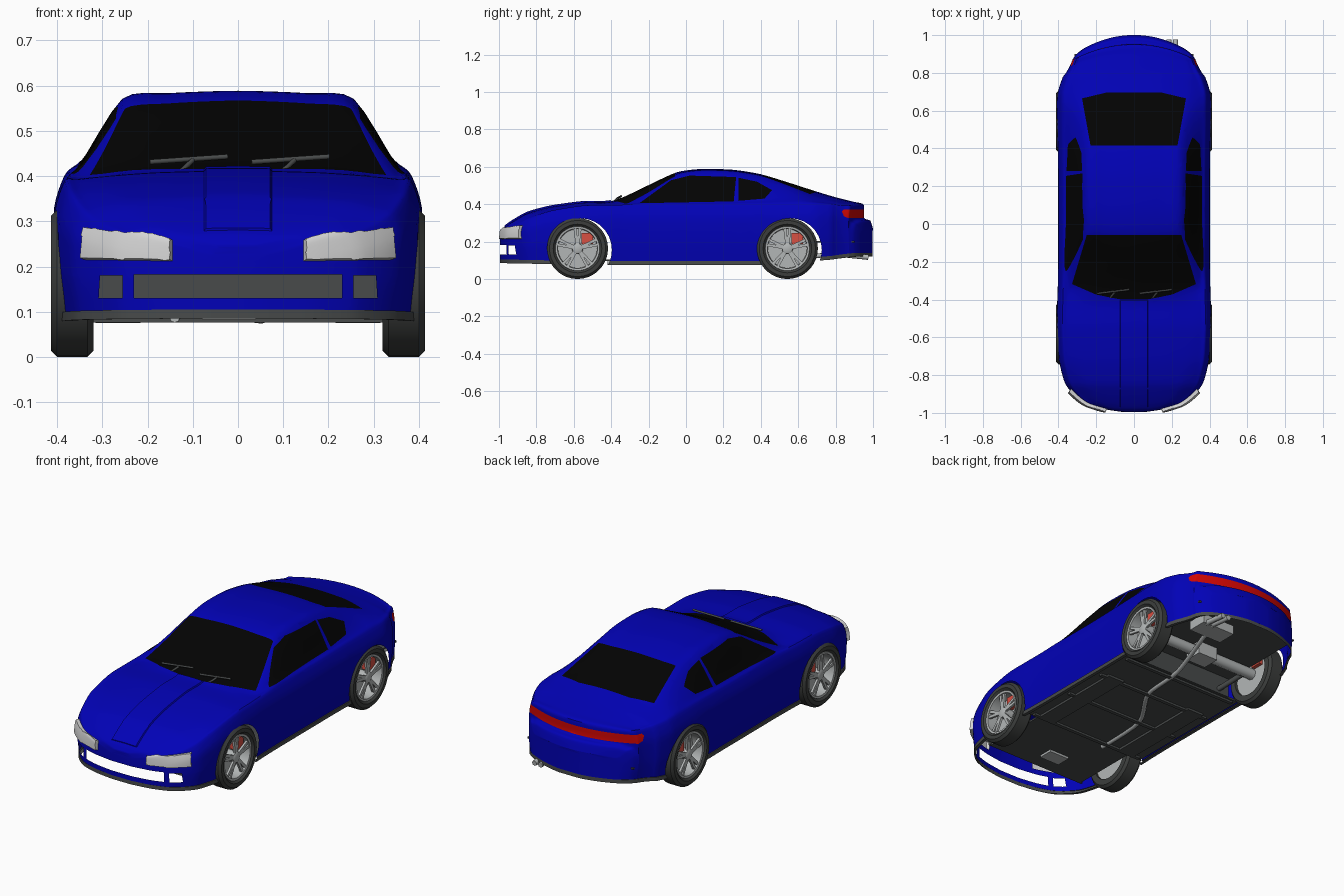
import bpy, bmesh, math
from mathutils import Vector, Matrix

if "Cube" in bpy.data.objects:
    bpy.data.objects.remove(bpy.data.objects["Cube"])


def material(name, r, g, b):
    m = bpy.data.materials.new(name)
    m.use_nodes = True
    m.diffuse_color = (r, g, b, 1)
    m.node_tree.nodes["Principled BSDF"].inputs["Base Color"].default_value = (r, g, b, 1)
    return m


BLUE = material("blue paint", .0005, .0005, .47)
GLASS = material("black glass", .001, .001, .001)
TRIM = material("dark grey trim", .065, .07, .07)
TYRE = material("tyre rubber", .045, .048, .046)
LAMP = material("clear lamp", .66, .66, .66)
RED = material("red lamp", .65, .002, .001)
SILVER = material("silver metal", .45, .47, .47)
CALIPER = material("caliper red", .68, .08, .055)


def add(name, bm, *mats, angle=35):
    mesh = bpy.data.meshes.new(name)
    bm.to_mesh(mesh)
    bm.free()
    obj = bpy.data.objects.new(name, mesh)
    bpy.context.collection.objects.link(obj)
    for m in mats:
        mesh.materials.append(m)
    bpy.ops.object.select_all(action='DESELECT')
    obj.select_set(True)
    bpy.context.view_layer.objects.active = obj
    bpy.ops.object.shade_smooth_by_angle(angle=math.radians(angle))
    return obj


def box(name, loc, size, mat):
    bm = bmesh.new()
    bmesh.ops.create_cube(bm, size=1, matrix=Matrix.Translation(loc) @ Matrix.Diagonal((*size, 1)))
    return add(name, bm, mat)


def tube(name, points, radius, mat):
    curve = bpy.data.curves.new(name, 'CURVE')
    curve.dimensions = '3D'
    curve.bevel_depth = radius
    curve.bevel_resolution = 2
    curve.use_fill_caps = True
    spline = curve.splines.new('POLY')
    spline.points.add(len(points) - 1)
    for p, co in zip(spline.points, points):
        p.co = (*co, 1)
    curve.materials.append(mat)
    bpy.context.collection.objects.link(bpy.data.objects.new(name, curve))


def smooth(points, n, k=.38):
    """Smooth curve through points of any dimension."""
    P = [Vector(p) for p in points]
    P = [P[0]] + P + [P[-1]]
    out = []
    for a, b, c, d in zip(P, P[1:], P[2:], P[3:]):
        m0, m1 = (c - a) * k, (d - b) * k
        for i in range(n):
            t = i / n
            s = t * t * (3 - 2 * t)
            out.append(b * (1 - s) + c * s + m0 * (t * (1 - t) ** 2) - m1 * (t * t * (1 - t)))
    return out + [P[-1]]


def section(st):
    """Full cross-section, right sill over the roof to left sill, bowed in plan at the tail."""
    y, w, zs, wr, zr, zt = st
    zb = .095 + .045 * max(0, (y - .4) / .6) + .02 * max(0, -y - .5)
    half = [(.97 * w, zb), (w, zb + .35 * (zs - zb)), (w, zb + .76 * (zs - zb)), (.945 * w, zs),
            (.88 * w, zs + min(.025, .35 * (zr - zs))), (wr, zr),
            (.6 * wr, zr + .7 * (zt - zr)), (0, zt)]
    curve = smooth(half + [(-x, z) for x, z in half[-2::-1]], 4)
    lip = [(.94 * w, zb - .02), (.985 * w, zb - .02), (.985 * w, zb)]
    ring = lip + [tuple(p) for p in curve] + [(-x, z) for x, z in lip[::-1]]
    bow = max(0, (y - .78) / .22)
    return [(x, y - bow * x * x, z) for x, z in ring]


# Body stations: y, half width, shoulder height, roof half width, roof edge height, centre height
stations = [
    (-.995, .06, .22, .04, .246, .25), (-.978, .17, .25, .12, .266, .272),
    (-.947, .26, .27, .18, .288, .296), (-.9, .32, .288, .22, .316, .326),
    (-.84, .365, .318, .25, .346, .357), (-.72, .395, .36, .28, .376, .388),
    (-.55, .405, .388, .3, .398, .411), (-.42, .405, .391, .32, .396, .413),
    (-.33, .402, .393, .325, .399, .44), (-.2, .4, .395, .297, .462, .502),
    (-.05, .4, .395, .257, .549, .57), (.08, .4, .395, .256, .57, .588),
    (.25, .4, .398, .256, .566, .584), (.4, .402, .4, .252, .543, .56),
    (.55, .406, .4, .265, .495, .515), (.69, .403, .4, .285, .443, .47),
    (.8, .368, .394, .285, .415, .437), (.9, .338, .388, .27, .398, .412),
    (.95, .325, .386, .265, .39, .397), (.953, .325, .305, .25, .322, .326),
    (.985, .305, .29, .22, .307, .312), (1, .265, .255, .18, .265, .268),
    (1, .18, .25, .12, .262, .266), (1, .06, .25, .04, .26, .264)]

body = bmesh.new()
rings = [[body.verts.new(co) for co in section(st)] for st in smooth(stations, 5)]
N = len(rings[0])


def quad(i, *verts):
    f = body.faces.new(list(dict.fromkeys(verts)))
    f.material_index = 2 if i < 3 or i > N - 5 else 0


for r, q in zip(rings, rings[1:]):
    for i in range(N - 1):
        quad(i, r[i], r[i + 1], q[i + 1], q[i])
for r in (rings[0], rings[-1]):
    for i in range(N // 2):
        quad(i, r[i], r[i + 1], r[N - 2 - i], r[N - 1 - i])
bmesh.ops.recalc_face_normals(body, faces=body.faces)
if max(body.faces, key=lambda f: f.calc_center_median().z).normal.z < 0:
    bmesh.ops.reverse_faces(body, faces=body.faces)


def carve(outline, a, b, keep, mat=None, lift=0):
    """Cut a convex outline, given on axes a and b, into the body; paint, raise or open it."""
    centre = Vector((sum(p[0] for p in outline), sum(p[1] for p in outline))) / len(outline)
    planes = []

    def chosen():
        body.normal_update()
        out = []
        for f in body.faces:
            c = f.calc_center_median()
            if keep(c, f.normal) and all((c - co).dot(no) < 0 for co, no in planes):
                out.append(f)
        return out

    for p, q in zip(outline, outline[1:] + outline[:1]):
        co, no = Vector((0, 0, 0)), Vector((0, 0, 0))
        co[a], co[b] = p
        no[a], no[b] = q[1] - p[1], p[0] - q[0]
        if no[a] * (centre[0] - p[0]) + no[b] * (centre[1] - p[1]) > 0:
            no.negate()
        faces = chosen()
        geom = faces + list({e for f in faces for e in f.edges}) + list({v for f in faces for v in f.verts})
        bmesh.ops.bisect_plane(body, geom=geom, dist=1e-5, plane_co=co, plane_no=no.normalized())
        planes.append((co, no.normalized()))
    faces = chosen()
    if mat is None:
        bmesh.ops.delete(body, geom=faces, context='FACES')
        return
    for f in faces:
        f.material_index = mat
    if lift:
        bmesh.ops.inset_region(body, faces=faces, thickness=.004, depth=lift, use_even_offset=True)


def mirrored(points):
    return points + [(-x, y) for x, y in points[::-1]]


# Windscreen, rear window and raised bonnet panel
carve(mirrored([(.25, -.058), (.328, -.318), (.2, -.374), (.08, -.398)]), 0, 1,
      lambda c, n: n.z > .2 and c.y < .1, 1)
carve(mirrored([(.23, .415), (.275, .665), (.15, .695)]), 0, 1, lambda c, n: n.z > .2 and c.y > .3, 1)
carve(mirrored([(.075, -.4), (.075, -.968)]), 0, 1, lambda c, n: n.z > .3 and c.y < -.3, 0, .006)

# Side windows, headlamps and small bumper openings
for s in (1, -1):
    side = lambda c, n: n.x * s > .3 and c.z > .38
    nose = lambda c, n: c.y < -.8 and n.y < -.1
    carve([(-.25, .405), (.255, .415), (.268, .545), (.02, .553), (-.08, .528)], 1, 2, side, 1)
    carve([(.28, .418), (.42, .43), (.46, .475), (.38, .52), (.282, .541)], 1, 2, side, 1)
    carve([(s * .145, .212), (s * .34, .215), (s * .334, .286), (s * .145, .258)], 0, 2, nose, 4, .017)
    carve([(s * .255, .13), (s * .308, .13), (s * .305, .18), (s * .255, .18)], 0, 2, nose)
carve(mirrored([(.23, .13), (.23, .182)]), 0, 2, lambda c, n: c.y < -.8 and n.y < -.1)

# Rear lamp band and wheel arches
carve(mirrored([(.326, .326), (.334, .335), (.334, .36), (.326, .372)]), 0, 2,
      lambda c, n: c.y > .82 and n.y > .1, 5)
AXLES = (-.58, .542)
for y in AXLES:
    arch = [(y + .014 + .17 * math.cos(t * math.pi / 14), .155 + .17 * math.sin(t * math.pi / 14))
            for t in range(28)]
    carve(arch, 1, 2, lambda c, n: abs(c.x) > .2 and c.z < .36)
add("body", body, BLUE, GLASS, TRIM, TYRE, LAMP, RED)


# Wheels
def lathe(name, profile, place, mat, steps=36):
    bm = bmesh.new()
    loops = [[bm.verts.new((x, r * math.cos(k * math.tau / steps), r * math.sin(k * math.tau / steps)))
              for x, r in profile] for k in range(steps)]
    for p, q in zip(loops, loops[1:] + loops[:1]):
        for i in range(len(profile) - 1):
            bm.faces.new((p[i], p[i + 1], q[i + 1], q[i]))
    bmesh.ops.remove_doubles(bm, verts=bm.verts, dist=1e-5)
    bm.transform(place)
    bmesh.ops.recalc_face_normals(bm, faces=bm.faces)
    add(name, bm, mat)


for s, side in ((1, "left"), (-1, "right")):
    for y, end in zip(AXLES, ("front", "rear")):
        tag = end + "_" + side
        place = Matrix.Translation((0, y, .163)) @ Matrix.Diagonal((s, 1, 1, 1))
        lathe(tag + "_tyre", [(.4, .118), (.413, .13), (.413, .15), (.4, .163), (.333, .163),
                              (.32, .15), (.32, .118), (.4, .118)], place, TYRE)
        lathe(tag + "_rim", [(.395, .12), (.405, .118), (.403, .107), (.345, .104), (.345, 0),
                             (.335, 0), (.335, .118), (.395, .12)], place, SILVER)
        lathe(tag + "_hub", [(.345, .03), (.398, .028), (.402, .02), (.402, 0)], place, SILVER, 20)
        bm = bmesh.new()
        for k in range(5):
            for lean in (-.13, .13):
                turn = Matrix.Rotation(k * math.tau / 5 + lean, 4, 'X')
                bar = Matrix.Translation((.392, 0, .064)) @ Matrix.Diagonal((.012, .015, .092, 1))
                bmesh.ops.create_cube(bm, size=1, matrix=place @ turn @ bar)
        bmesh.ops.recalc_face_normals(bm, faces=bm.faces)
        add(tag + "_spokes", bm, SILVER)
        box(tag + "_caliper", (s * .348, y + .052, .216), (.066, .062, .058), CALIPER)

# Wipers
for x, side in ((-.195, "right"), (.03, "left")):
    tube(side + "_wiper_blade", [(x, -.368, .431), (x + .172, -.347, .443)], .0055, TRIM)
    tube(side + "_wiper_arm", [(x + .065, -.395, .407), (x + .095, -.36, .435)], .0055, TRIM)

# Underbody
box("floor", (0, -.01, .092), (.75, .78, .01), TRIM)
box("front_floor", (0, -.59, .1), (.6, .4, .01), TRIM)
box("rear_floor", (0, .64, .2), (.63, .52, .008), TRIM)
box("rear_bulkhead", (0, .382, .145), (.62, .006, .11), TRIM)
box("radiator_panel", (0, -.785, .15), (.62, .01, .11), TRIM)
for y in (-.38, -.1, .15, .36):
    box("cross_member", (0, y, .083), (.7, .02, .014), TRIM)
for s in (1, -1):
    box("chassis_rail", (s * .265, -.1, .081), (.1, .55, .012), TRIM)
    tube("trailing_arm", [(s * .24, .36, .11), (s * .28, AXLES[1], .15)], .014, TRIM)
box("sump", (-.02, -.66, .093), (.12, .08, .02), SILVER)
tube("rear_axle", [(-.34, AXLES[1], .163), (.34, AXLES[1], .163)], .03, SILVER)
box("differential", (0, AXLES[1], .16), (.12, .1, .07), SILVER)
exhaust = [(-.14, -.42, .088), (-.12, -.1, .088), (.03, .15, .088), (.06, .42, .088), (.15, .75, .13)]
tube("exhaust_pipe", [tuple(p) for p in smooth(exhaust, 5)], .012, SILVER)
box("muffler", (.15, .8, .145), (.2, .11, .05), SILVER)
for x in (.185, .22):
    tube("exhaust_tip", [(x, .84, .13), (x, .975, .116)], .014, SILVER)
